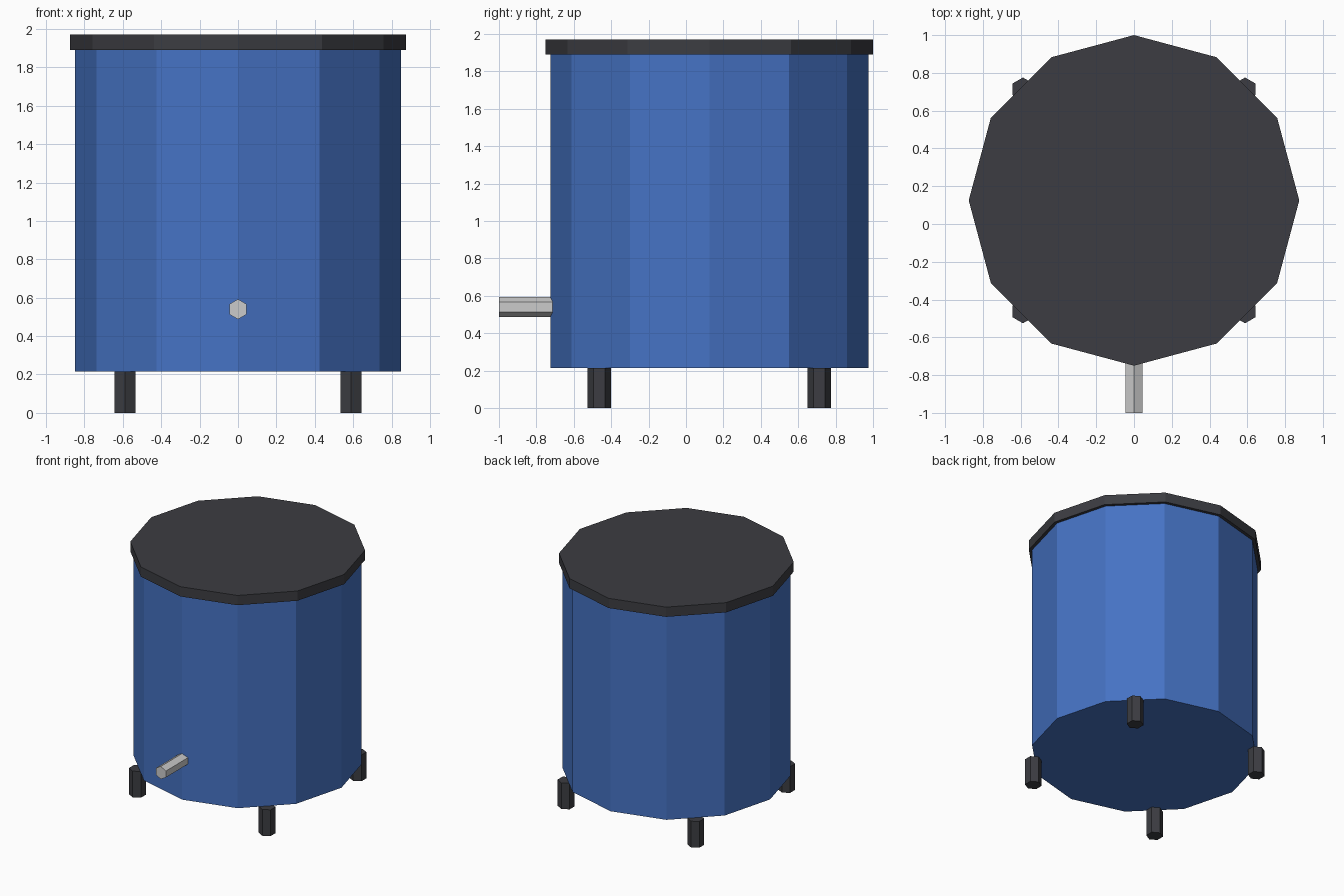
import bpy
from math import pi

if "Cube" in bpy.data.objects:
    bpy.data.objects.remove(bpy.data.objects["Cube"])

CY = 0.125  # tank axis, shifted back to make room for the spout


def material(name, rgb):
    m = bpy.data.materials.new(name)
    m.diffuse_color = (*rgb, 1)
    m.use_nodes = True
    m.node_tree.nodes["Principled BSDF"].inputs["Base Color"].default_value = m.diffuse_color
    return m


blue = material("blue_paint", (0.06, 0.17, 0.55))
dark = material("dark_metal", (0.045, 0.046, 0.054))
steel = material("light_steel", (0.60, 0.60, 0.62))


def prism(name, sides, radius, length, centre, mat, rotation=(0, 0, 0)):
    bpy.ops.mesh.primitive_cylinder_add(vertices=sides, radius=radius, depth=length,
                                        location=centre, rotation=rotation)
    ob = bpy.context.object
    ob.name = name
    ob.data.materials.append(mat)
    return ob


def upright(name, sides, radius, x, y, z0, z1, mat):
    return prism(name, sides, radius, z1 - z0, (x, y, (z0 + z1) / 2), mat)


# Twelve-sided tank and its overhanging lid
upright("tank_body", 12, 0.85, 0, CY, 0.215, 1.89, blue)
upright("lid", 12, 0.875, 0, CY, 1.89, 1.97, dark)

# Four hexagonal legs on the diagonals
for side, sx in (("left", -1), ("right", 1)):
    for end, sy in (("front", -1), ("back", 1)):
        upright(f"{end}_{side}_leg", 6, 0.0625, sx * 0.588, CY + sy * 0.588, 0, 0.215, dark)

# Hexagonal spout low on the front, corner pointing up
y0, y1 = -1.0, -0.69
prism("spout", 6, 0.0525, y1 - y0, (0, (y0 + y1) / 2, 0.54), steel, (pi / 2, 0, 0))
